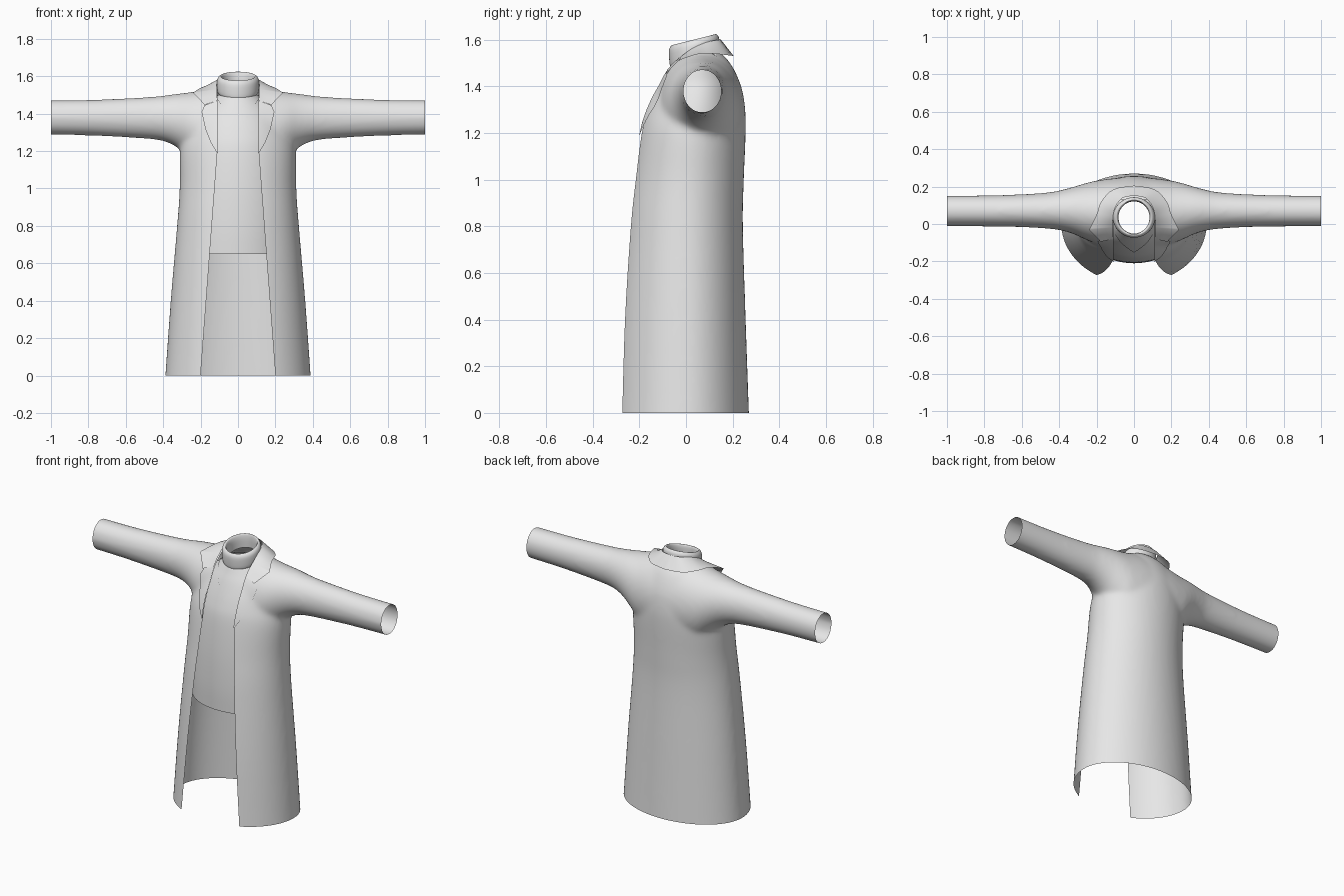
import bpy, bmesh, math
from mathutils import Vector
from mathutils.bvhtree import BVHTree

if "Cube" in bpy.data.objects:
    bpy.data.objects.remove(bpy.data.objects["Cube"])

cloth = bpy.data.materials.new("grey_cloth")
cloth.diffuse_color = (0.8, 0.8, 0.8, 1)
cloth.use_nodes = True
cloth.node_tree.nodes["Principled BSDF"].inputs["Base Color"].default_value = cloth.diffuse_color


def add_object(name, bm, angle=40):
    me = bpy.data.meshes.new(name)
    bm.to_mesh(me)
    bm.free()
    ob = bpy.data.objects.new(name, me)
    bpy.context.collection.objects.link(ob)
    me.materials.append(cloth)
    for o in bpy.context.selected_objects:
        o.select_set(False)
    bpy.context.view_layer.objects.active = ob
    ob.select_set(True)
    bpy.ops.object.shade_smooth_by_angle(angle=math.radians(angle))
    return ob


def loft(rows, closed=True, caps=False):
    """Skin a list of equally long point rows."""
    bm = bmesh.new()
    vs = [[bm.verts.new(p) for p in r] for r in rows]
    n = len(rows[0])
    for a, b in zip(vs, vs[1:]):
        for i in range(n if closed else n - 1):
            j = (i + 1) % n
            bm.faces.new((a[i], a[j], b[j], b[i]))
    if caps:
        bm.faces.new(vs[0])
        bm.faces.new(vs[-1])
    bmesh.ops.recalc_face_normals(bm, faces=bm.faces)
    return bm


def smooth_rows(keys, steps=5):
    """Catmull-Rom interpolation between key rows of numbers."""
    out = []
    for i in range(len(keys) - 1):
        p0, p1, p2, p3 = (keys[max(0, min(len(keys) - 1, i + k))] for k in (-1, 0, 1, 2))
        for s in range(steps):
            t = s / steps
            out.append([0.5 * (2 * b + (c - a) * t + (2 * a - 5 * b + 4 * c - d) * t * t
                               + (3 * b - a - 3 * c + d) * t ** 3)
                        for a, b, c, d in zip(p0, p1, p2, p3)])
    return out + [list(keys[-1])]


def torso_ring(z, a, yc, front, back, n=64):
    ring = []
    for i in range(n):
        t = 2 * math.pi * i / n
        s = math.sin(t)
        ring.append((a * math.cos(t), yc + s * (back - yc if s > 0 else yc - front), z))
    return ring


def sleeve_ring(x, y0, y1, z0, z1, n=48):
    return [(x, (y0 + y1) / 2 + (y1 - y0) / 2 * math.cos(2 * math.pi * i / n),
             (z0 + z1) / 2 + (z1 - z0) / 2 * math.sin(2 * math.pi * i / n)) for i in range(n)]


def split(bm, co, no, rule=lambda c: True, clear=False):
    """Cut the faces that satisfy a rule along a plane."""
    faces = [f for f in bm.faces if rule(f.calc_center_median())]
    geom = faces + list({e for f in faces for e in f.edges}) + list({v for f in faces for v in f.verts})
    bmesh.ops.bisect_plane(bm, geom=geom, dist=1e-5, plane_co=co, plane_no=no, clear_outer=clear)


def remove(bm, rule):
    bmesh.ops.delete(bm, geom=[f for f in bm.faces if rule(f.calc_center_median())], context='FACES')


# Coat: body solid and sleeve solid, fused and smoothed
body_keys = [(-0.06, .393, 0, -.322, .272), (0.4, .36, 0, -.297, .256), (0.8, .326, 0, -.262, .244),
             (1.0, .312, .01, -.236, .248), (1.2, .31, .03, -.205, .256), (1.3, .29, .05, -.178, .254),
             (1.4, .26, .06, -.128, .237), (1.5, .19, .06, -.05, .19), (1.56, .11, .05, -.01, .13)]
body = add_object("coat_body_helper", loft([torso_ring(*r) for r in smooth_rows(body_keys)], caps=True))
arm_keys = [(0, -.13, .25, 1.05, 1.55), (.1, -.125, .245, 1.06, 1.545), (.2, -.105, .232, 1.1, 1.524),
            (.26, -.083, .218, 1.16, 1.514), (.32, -.055, .2, 1.215, 1.507), (.38, -.037, .184, 1.247, 1.499),
            (.45, -.026, .17, 1.262, 1.491), (.6, -.017, .159, 1.273, 1.482), (.8, -.013, .153, 1.283, 1.474),
            (1.05, -.012, .152, 1.288, 1.472)]
half = smooth_rows(arm_keys)
arm_rows = [[-r[0]] + r[1:] for r in half[:0:-1]] + half
arms = add_object("sleeve_helper", loft([sleeve_ring(*r) for r in arm_rows], caps=True))

m = body.modifiers.new("join", 'BOOLEAN')
m.operation, m.object, m.solver = 'UNION', arms, 'EXACT'
m = body.modifiers.new("remesh", 'REMESH')
m.mode, m.voxel_size = 'VOXEL', 0.012
m = body.modifiers.new("soften", 'SMOOTH')
m.factor, m.iterations = 0.5, 15
deps = bpy.context.evaluated_depsgraph_get()
bm = bmesh.new()
bm.from_mesh(body.evaluated_get(deps).to_mesh())
for ob in (body, arms):
    bpy.data.objects.remove(ob)
surface = BVHTree.FromBMesh(bm)

# Open the hem, cuffs, front and neck
split(bm, (0, 0, 0), (0, 0, -1), clear=True)
for s in (-1, 1):
    split(bm, (s, 0, 0), (s, 0, 0), clear=True)
split(bm, (0, 0, 1.2), (0, 0, 1), lambda c: c.y < 0 and abs(c.x) < .15)
for s in (-1, 1):
    split(bm, (s * .2, 0, 0), (s, 0, .075), lambda c: c.y < 0 and c.z < 1.2 and c.x * s > 0)
    split(bm, (s * .11, 0, 0), (s, 0, 0), lambda c: c.y < .14 and c.z > 1.2 and c.x * s > 0)
split(bm, (0, .13, 0), (0, 1, 0), lambda c: c.z > 1.4 and abs(c.x) < .11)
remove(bm, lambda c: c.y < 0 and c.z < 1.2 and abs(c.x) < .2 - .075 * c.z)
remove(bm, lambda c: c.y < .13 and c.z > 1.2 and abs(c.x) < .11)
add_object("coat", bm, 60)


# Lapels: strips laid on the coat front
def on_coat(x, z, lift):
    hit = surface.ray_cast(Vector((x, -1, z)), Vector((0, 1, 0)))[0]
    return (x, (hit.y if hit else -.02) - lift, z)


def strip(name, pairs, cols=8, lift=.009):
    for s, side in ((-1, "right"), (1, "left")):
        rows = []
        for xi, zi, xo, zo in pairs:
            rows.append([on_coat(s * (xi + (xo - xi) * k / cols), zi + (zo - zi) * k / cols, lift)
                         for k in range(cols + 1)])
        add_object(side + name, loft(rows, closed=False))


def linear(keys, steps=5):
    out = []
    for a, b in zip(keys, keys[1:]):
        out += [[p + (q - p) * s / steps for p, q in zip(a, b)] for s in range(steps)]
    return out + [list(keys[-1])]


strip("_lapel", linear([(.11, 1.47, .178, 1.445), (.11, 1.43, .195, 1.41), (.11, 1.34, .172, 1.31),
                        (.11, 1.26, .145, 1.245), (.108, 1.19, .112, 1.19)]))

# Collar: folded band from the nape to the notch points
collar_keys = [(0, .15, 1.60, 0, .205, 1.53), (.06, .14, 1.60, .11, .185, 1.533),
               (.1, .09, 1.59, .175, .12, 1.54), (.113, .03, 1.565, .2, .05, 1.538),
               (.113, -.02, 1.53, .24, -.03, 1.512), (.11, -.08, 1.47, .178, -.095, 1.447)]
right = linear(smooth_rows(collar_keys[:5], 4) + [list(collar_keys[5])], 2)
full = [[-r[0], r[1], r[2], -r[3], r[4], r[5]] for r in right[:0:-1]] + right
rows = []
for r in full:
    a, b = Vector(r[:3]), Vector(r[3:])
    row = []
    for k in range(7):
        p = a.lerp(b, k / 6)
        near, normal, _, _ = surface.find_nearest(p)
        # keep the band just outside the coat
        if (p - near).dot(normal) < .009:
            p = near + normal * .009
        row.append(p)
    rows.append(row)
add_object("coat_collar", loft(rows, closed=False))

# Sweater with a V neck, and the shirt under it
sweater_keys = [(.65, .28, 0, -.207, .215), (.8, .28, 0, -.21, .21), (1.0, .275, .01, -.203, .215),
                (1.2, .265, .03, -.183, .22), (1.3, .25, .04, -.157, .215), (1.4, .21, .05, -.117, .195),
                (1.46, .155, .045, -.087, .16), (1.5, .112, .04, -.068, .135)]
sweater = loft([torso_ring(*r) for r in smooth_rows(sweater_keys)])
for s in (-1, 1):
    split(sweater, (0, 0, 1.32), (-s * 1.45, 0, 1), lambda c: c.y < .04 and c.x * s > 0)
remove(sweater, lambda c: c.y < .04 and c.z > 1.32 + 1.45 * abs(c.x))
add_object("sweater", sweater)
shirt_keys = [(z, a - .007, yc, f + .007, b - .007) for z, a, yc, f, b in sweater_keys[3:]]
add_object("shirt", loft([torso_ring(*r) for r in smooth_rows(shirt_keys)]))

# High neck: tilted rolled tube (radius x, radius y, front height, back height)
neck_keys = [(.100, .098, 1.475, 1.54), (.111, .105, 1.495, 1.55), (.112, .108, 1.55, 1.60),
             (.102, .100, 1.573, 1.62), (.090, .090, 1.575, 1.622), (.083, .086, 1.55, 1.59),
             (.085, .088, 1.48, 1.54)]
rows = []
for a, b, zf, zb in smooth_rows(neck_keys, 4):
    rows.append([(a * math.cos(t), .035 + b * math.sin(t), zf + (zb - zf) * (1 + math.sin(t)) / 2)
                 for t in (2 * math.pi * i / 48 for i in range(48))])
add_object("high_neck", loft(rows), 60)
